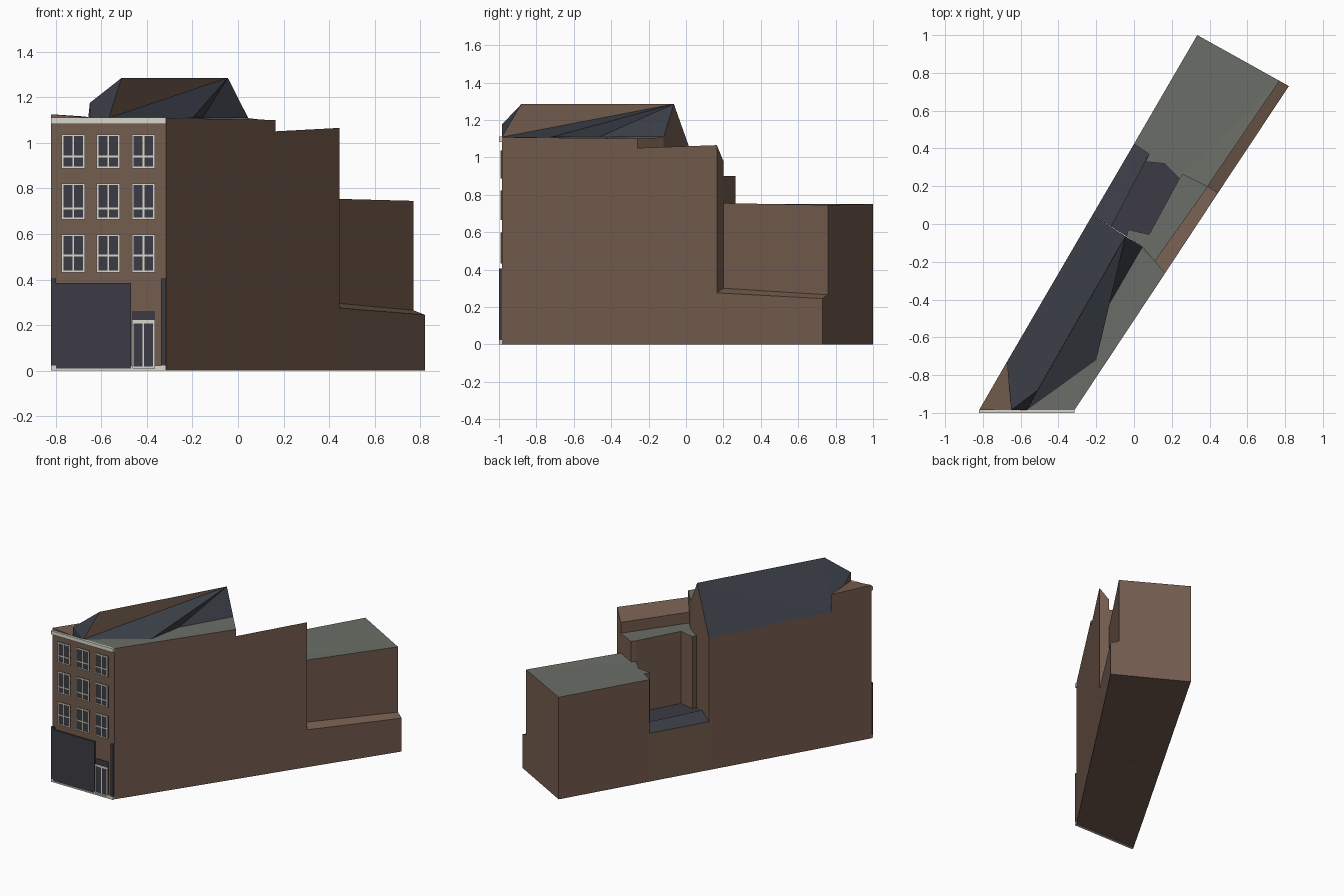
import bpy, bmesh

cube = bpy.data.objects.get("Cube")
if cube:
    bpy.data.objects.remove(cube, do_unlink=True)


def material(name, rgb):
    m = bpy.data.materials.new(name)
    m.use_nodes = True
    m.diffuse_color = (*rgb, 1)
    m.node_tree.nodes["Principled BSDF"].inputs["Base Color"].default_value = (*rgb, 1)
    return m


BRICK = material("brown brick", (0.178, 0.11, 0.078))
FLAT = material("grey flat roof", (0.147, 0.159, 0.136))
SLATE = material("slate", (0.042, 0.048, 0.061))
DARK = material("dark glass", (0.045, 0.044, 0.058))
CREAM = material("cream trim", (0.687, 0.687, 0.604))


def finish(name, bm, *mats):
    mesh = bpy.data.meshes.new(name)
    bm.to_mesh(mesh)
    bm.free()
    for m in mats:
        mesh.materials.append(m)
    obj = bpy.data.objects.new(name, mesh)
    bpy.context.collection.objects.link(obj)


def block(name, outline, top_mat, height=None):
    """Brick walls from the ground up to an outline, closed by a coloured roof."""
    bm = bmesh.new()
    top = [bm.verts.new((p[0], p[1], height or p[2])) for p in outline]
    base = [bm.verts.new((p[0], p[1], 0)) for p in outline]
    roof = bm.faces.new(top)
    bm.faces.new(base[::-1])
    for i in range(len(top)):
        j = (i + 1) % len(top)
        bm.faces.new((base[i], base[j], top[j], top[i]))
    roof.material_index = 1
    bmesh.ops.recalc_face_normals(bm, faces=bm.faces[:])
    bmesh.ops.triangulate(bm, faces=[f for f in bm.faces if len(f.verts) > 4])
    finish(name, bm, BRICK, top_mat)


def sheet(name, triangles, mat):
    bm = bmesh.new()
    for tri in triangles:
        bm.faces.new([bm.verts.new(p) for p in tri])
    bmesh.ops.remove_doubles(bm, verts=bm.verts[:], dist=0.0001)
    finish(name, bm, mat)


FRONT = -0.985


def plates(name, rects, mat, depth):
    """Boxes on the front wall, each given as x0, x1, z0, z1."""
    bm = bmesh.new()
    for x0, x1, z0, z1 in rects:
        cube = bmesh.ops.create_cube(bm, size=1)
        for v in cube["verts"]:
            v.co = ((x0 + x1) / 2 + v.co.x * (x1 - x0),
                    FRONT + depth * (v.co.y - 0.5),
                    (z0 + z1) / 2 + v.co.z * (z1 - z0))
    finish(name, bm, mat)


# Shared plan corners
left_front, right_front = (-0.82, FRONT), (-0.315, FRONT)
hip, eave_front, eave_back = (-0.65, FRONT), (-0.67, -0.725), (-0.22, 0.047)
ridge_front, ridge_back = (-0.51, -0.88), (-0.045, -0.065)
eave_right = (0.045, -0.12)
step_out, step_in = (0.165, -0.26), (0.11, -0.195)
end_out, end_in = (0.445, 0.165), (0.39, 0.2)
rear_right, rear_in, rear_left = (0.82, 0.73), (0.77, 0.758), (0.335, 1.0)
yard_back, yard_mid = (0.0, 0.424), (0.08, 0.37)
nook, nook_side = (0.08, -0.055), (-0.03, -0.03)
bay = [(0.24, 0.24), (0.16, 0.32), (0.06, 0.33)]
strip_front = (-0.12, -0.015)
DECK, RIDGE = 1.108, 1.285

# Main house: corner, flat deck and pitched roof volume
block("front_corner", [(*left_front, 1.125), (*hip, 1.11), (*eave_front, 1.115)], BRICK)
block("main_house", [(*hip, DECK), (*right_front, DECK), (*step_out, 1.1), (*step_in, 1.1),
                     (*eave_right, DECK), (*ridge_back, DECK)], FLAT)
block("pitched_house", [(*hip, 1.175), (*ridge_front, RIDGE), (*ridge_back, RIDGE),
                        (*eave_back, 0.97), (*eave_front, 0.985)], SLATE)

# Right slope, hip and gable
eaves = [(-0.567, FRONT, DECK), (-0.2, -0.72, DECK), (-0.155, -0.465, DECK), (*eave_right, DECK)]
peak, hip_top = (*ridge_back, RIDGE), (*hip, 1.175)
slope = [(a, b, peak) for a, b in zip(eaves, eaves[1:])]
slope += [(hip_top, eaves[0], (*ridge_front, RIDGE)), ((*hip, DECK), eaves[0], hip_top)]
sheet("right_roof_slope", slope, SLATE)
sheet("roof_gable", [(peak, eaves[3], (*ridge_back, DECK)),
                     (eaves[0], peak, (*ridge_front, RIDGE))], BRICK)

# Middle and rear wings
block("side_parapet", [(*step_out, 1.05), (*end_out, 1.065), (*end_in, 0.98), (*step_in, 0.98)], BRICK)
block("middle_wing", [step_in, end_in, (0.26, 0.265), bay[0], nook, nook_side,
                      (-0.04, -0.065), eave_right], FLAT, 0.9)
block("rear_wing", [(*p, 0.75) for p in [yard_back, yard_mid, *bay[::-1], (0.26, 0.265)]]
      + [(*end_in, 0.755), (*rear_in, 0.745), (*rear_left, 0.75)], FLAT)
block("low_side_wall", [(*end_out, 0.275), (*rear_right, 0.245), (*rear_in, 0.265), (*end_in, 0.3)], BRICK)

# Light well floor
block("light_well_roof", [(*eave_back, 0.355), (*strip_front, 0.39), (*yard_mid, 0.39),
                          (*yard_back, 0.355)], SLATE)
block("light_well_floor", [strip_front, (-0.04, -0.065), nook_side, nook, *bay, yard_mid], DARK, 0.37)

# Upper windows: glass with frame, mullion and transom
glass, trim = [], []
T = 0.008


def frame(x0, x1, z0, z1, bar):
    glass.append((x0, x1, z0, z1))
    mid = (x0 + x1) / 2
    for x in (x0 + T / 2, mid, x1 - T / 2):
        trim.append((x - T / 2, x + T / 2, z0, z1))
    for z in (z0 + T / 2, bar, z1 - T / 2):
        trim.append((x0, x1, z - T / 2, z + T / 2))


for z0, z1, bar in ((0.431, 0.598, 0.505), (0.664, 0.822, 0.712), (0.888, 1.037, 0.94)):
    for x0 in (-0.774, -0.62, -0.466):
        frame(x0, x0 + 0.102, z0, z1, bar)
plates("window_glass", glass, DARK, 0.004)
plates("window_frames", trim, CREAM, 0.008)

# Entrance door with fanlight
glass, trim = [], []
frame(-0.466, -0.365, 0.01, 0.222, 0.212)
glass.append((-0.466, -0.365, 0.222, 0.262))
plates("door_panels", glass, DARK, 0.004)
plates("door_frame", trim, CREAM, 0.008)

# Shopfront, pilasters, plinth and cornice
plates("shopfront", [(-0.8, -0.47, 0.01, 0.385)], DARK, 0.009)
plates("shop_fascia", [(-0.8, -0.47, 0.32, 0.385)], DARK, 0.012)
plates("pilasters", [(-0.82, -0.798, 0.022, 0.405), (-0.338, -0.315, 0.022, 0.405)], DARK, 0.014)
plates("plinth", [(-0.82, -0.315, 0, 0.01), (-0.82, -0.798, 0, 0.022),
                  (-0.47, -0.46, 0, 0.022), (-0.367, -0.315, 0, 0.022)], CREAM, 0.015)
plates("cornice", [(-0.82, -0.315, 1.083, 1.11)], CREAM, 0.015)
